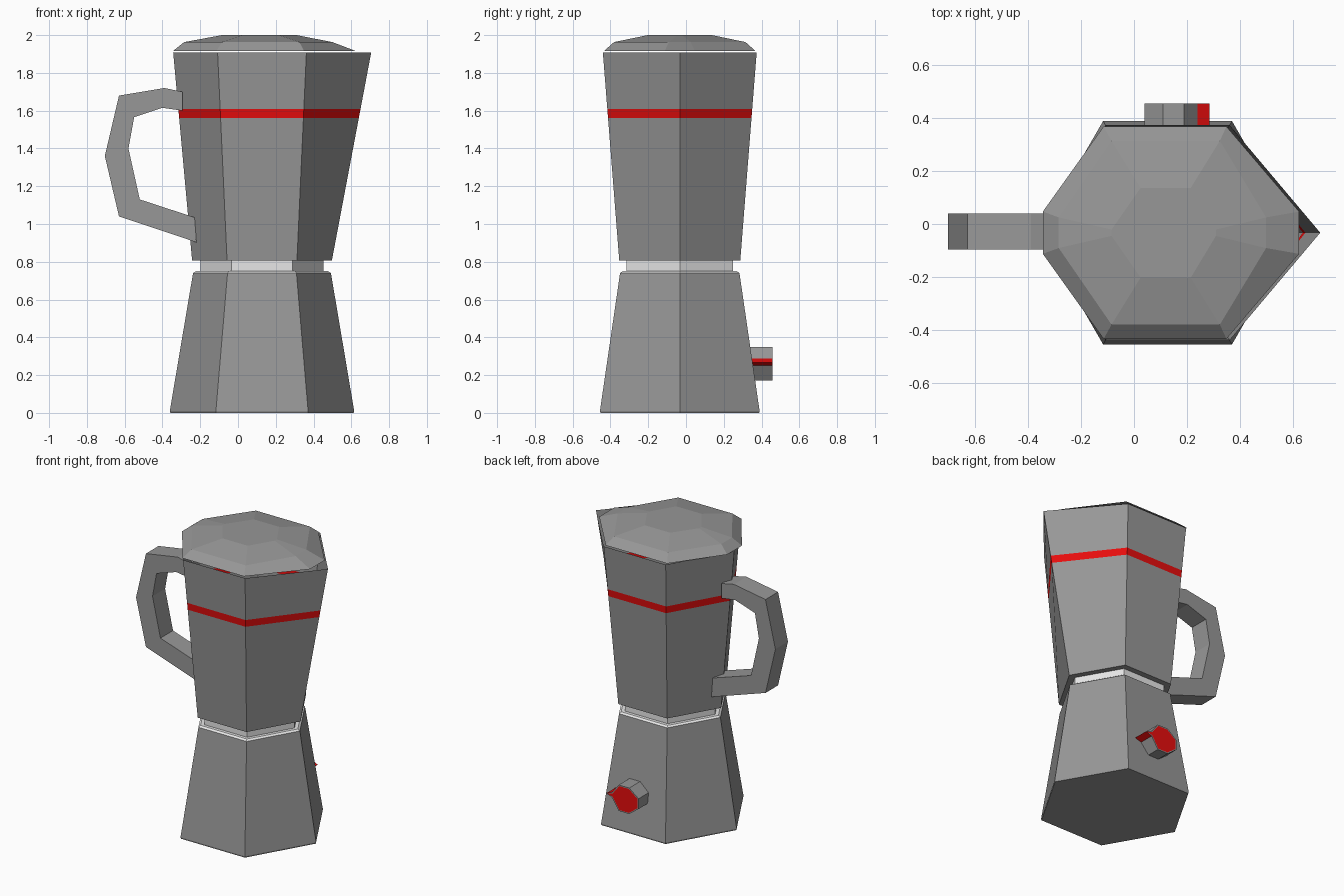
import bpy, bmesh, math

if "Cube" in bpy.data.objects:
    bpy.data.objects.remove(bpy.data.objects["Cube"])

CX, CY = 0.127, -0.033   # axis of the pot


def material(name, rgb):
    m = bpy.data.materials.new(name)
    m.diffuse_color = (*rgb, 1)
    m.use_nodes = True
    m.node_tree.nodes["Principled BSDF"].inputs["Base Color"].default_value = m.diffuse_color
    return m


GREY = material("dark_grey_metal", (0.31, 0.31, 0.31))
LIGHT = material("light_metal", (0.8, 0.8, 0.8))
RED = material("red", (0.8, 0.004, 0.004))


def hexagon(z, r, spout=0.0):
    """Hexagon ring; the +x corner can be pulled out as a spout."""
    pts = []
    for i in range(6):
        a = i * math.pi / 3
        pts.append((CX + r * math.cos(a) + (spout if i == 0 else 0), CY + r * math.sin(a), z))
    return pts


def finish(name, bm, mats):
    me = bpy.data.meshes.new(name)
    bm.to_mesh(me)
    bm.free()
    for m in mats:
        me.materials.append(m)
    ob = bpy.data.objects.new(name, me)
    bpy.context.collection.objects.link(ob)
    return ob


def loft(name, rings, mats, band_mats=None, cap_bottom=True, cap_top=True, top_mat=0):
    """Skin counter-clockwise rings stacked upwards."""
    bm = bmesh.new()
    vs = [[bm.verts.new(p) for p in ring] for ring in rings]
    n = len(rings[0])
    for k in range(len(vs) - 1):
        for i in range(n):
            j = (i + 1) % n
            f = bm.faces.new((vs[k][i], vs[k][j], vs[k + 1][j], vs[k + 1][i]))
            f.material_index = band_mats[k] if band_mats else 0
    if cap_bottom:
        bm.faces.new(vs[0][::-1])
    if cap_top:
        bm.faces.new(vs[-1]).material_index = top_mat
    return finish(name, bm, mats)


def prism(name, profile, y0, y1, mats):
    """Extrude an (x, z) profile along y."""
    bm = bmesh.new()
    f = bm.faces.new([bm.verts.new((x, y0, z)) for x, z in profile])
    ext = bmesh.ops.extrude_face_region(bm, geom=[f])["geom"]
    bmesh.ops.translate(bm, verts=[v for v in ext if isinstance(v, bmesh.types.BMVert)],
                        vec=(0, y1 - y0, 0))
    bmesh.ops.recalc_face_normals(bm, faces=bm.faces)
    return finish(name, bm, mats), mats


# water chamber with a bright top rim
loft("water_chamber", [hexagon(0, 0.485), hexagon(0.01, 0.488), hexagon(0.74, 0.365), hexagon(0.75, 0.35)],
     [GREY, LIGHT], [0, 0, 1], top_mat=1)

# bright neck between the chambers
loft("neck", [hexagon(0.745, 0.325), hexagon(0.815, 0.325)], [LIGHT])


# upper jug, open at the top, with a red stripe
def jug_ring(z):
    t = (z - 0.807) / (1.907 - 0.807)
    return hexagon(z, 0.37 + 0.10 * t, 0.108 * t)


loft("upper_jug", [jug_ring(z) for z in (0.807, 1.56, 1.608, 1.907)],
     [GREY, RED], [0, 1, 0], cap_top=False)


# lid: six-sided dome with blunt corners at hinge and spout
def lid_ring(z, left, x0, x1, right, blunt, half):
    side = [(right, blunt), (x1, half), (x0, half), (left, blunt)]
    return [(x, CY + y, z) for x, y in side] + [(x, CY - y, z) for x, y in side[::-1]]


loft("lid", [lid_ring(1.915, -0.345, -0.115, 0.35, 0.625, 0.08, 0.402),
             lid_ring(1.963, -0.285, -0.085, 0.325, 0.50, 0.058, 0.348),
             lid_ring(2.0, -0.085, 0.025, 0.215, 0.31, 0.012, 0.17)], [GREY])

# handle
prism("handle", [(-0.295, 1.70), (-0.39, 1.72), (-0.63, 1.68), (-0.705, 1.36), (-0.63, 1.04),
                 (-0.22, 0.903), (-0.23, 1.035), (-0.52, 1.13), (-0.58, 1.40), (-0.55, 1.565),
                 (-0.40, 1.615), (-0.295, 1.60)], CY + 0.004 - 0.068, CY + 0.004 + 0.068, [GREY])

# safety valve with red pointer and red end
valve, _ = prism("safety_valve", [(0.285, 0.267), (0.24, 0.287), (0.19, 0.35), (0.11, 0.35), (0.04, 0.295),
                                  (0.04, 0.225), (0.11, 0.172), (0.19, 0.172), (0.24, 0.25)],
                 0.30, 0.457, [GREY, RED])
bm = bmesh.new()
bm.from_mesh(valve.data)
end = [f for f in bm.faces if f.normal.y > 0.9]
for f in bm.faces:
    if abs(f.normal.y) < 0.5 and any(v.co.x > 0.28 for v in f.verts):
        f.material_index = 1
bmesh.ops.inset_individual(bm, faces=end, thickness=0.008)
for f in end:
    f.material_index = 1
bm.to_mesh(valve.data)
bm.free()
